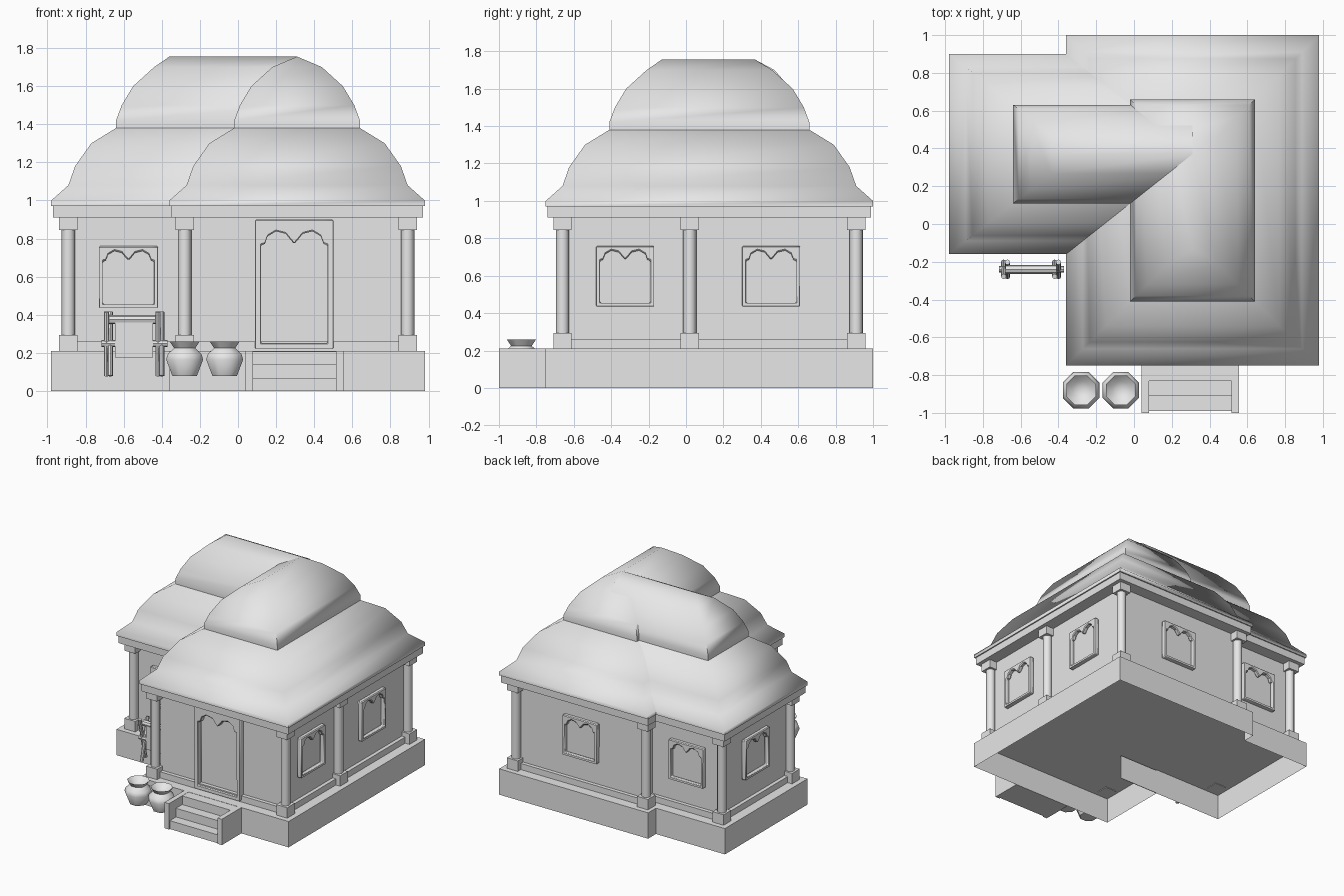
import bpy, bmesh
from math import radians, pi, atan2, hypot
from mathutils import Matrix, Vector

cube = bpy.data.objects.get("Cube")
if cube:
    bpy.data.objects.remove(cube, do_unlink=True)

clay = bpy.data.materials.new("pale_clay")
clay.use_nodes = True
clay.diffuse_color = (0.8, 0.8, 0.8, 1)
clay.node_tree.nodes["Principled BSDF"].inputs["Base Color"].default_value = (0.8, 0.8, 0.8, 1)


def finish(name, bm, angle=35, fix=True):
    if fix:
        bmesh.ops.recalc_face_normals(bm, faces=bm.faces)
    mesh = bpy.data.meshes.new(name)
    bm.to_mesh(mesh)
    bm.free()
    mesh.materials.append(clay)
    ob = bpy.data.objects.new(name, mesh)
    bpy.context.collection.objects.link(ob)
    bpy.ops.object.select_all(action="DESELECT")
    ob.select_set(True)
    bpy.context.view_layer.objects.active = ob
    bpy.ops.object.shade_smooth_by_angle(angle=radians(angle))
    return ob


def add_box(bm, x0, x1, y0, y1, z0, z1):
    m = Matrix.Translation(((x0 + x1) / 2, (y0 + y1) / 2, (z0 + z1) / 2))
    bmesh.ops.create_cube(bm, size=1, matrix=m @ Matrix.Diagonal((x1 - x0, y1 - y0, z1 - z0, 1)))


def add_rod(bm, a, b, r, sides=8):
    a, b = Vector(a), Vector(b)
    rot = (b - a).to_track_quat("Z", "Y").to_matrix().to_4x4()
    bmesh.ops.create_cone(bm, cap_ends=True, segments=sides, radius1=r, radius2=r,
                          depth=(b - a).length, matrix=Matrix.Translation((a + b) / 2) @ rot)


# L-shaped storeys: main block plus side wing, inset by d
def l_storey(name, d, z0, z1, open_bottom=False):
    left, right, front, back = -0.36 + d, 0.98 - d, -0.75 + d, 1.0 - d
    wing, wfront, wback = -0.98 + d, -0.16 + d, 0.90 - d
    plan = [(left, front), (right, front), (right, back), (left, back),
            (left, wback), (wing, wback), (wing, wfront), (left, wfront)]
    bm = bmesh.new()
    low = [bm.verts.new((x, y, z0)) for x, y in plan]
    top = [bm.verts.new((x, y, z1)) for x, y in plan]
    for i in range(len(plan)):
        j = (i + 1) % len(plan)
        bm.faces.new((low[i], low[j], top[j], top[i]))
    bm.faces.new(top)
    if not open_bottom:
        bm.faces.new(low[::-1])
    finish(name, bm, fix=False)


l_storey("base", 0, 0, 0.21, open_bottom=True)
l_storey("wall_plinth", 0.08, 0.21, 0.26)
l_storey("walls", 0.11, 0.25, 0.92)
l_storey("eave_beam", 0.01, 0.91, 0.975)
bm = bmesh.new()
add_box(bm, -0.36, 0, -0.16, -0.155, 0.0, 0.2)
finish("base_partition", bm)

# Bulging hipped roofs: (inset, height) steps from eave to ridge
ROOF = [(0, 0.97), (0, 1.0), (0.09, 1.08), (0.125, 1.18), (0.21, 1.30), (0.34, 1.38),
        (0.34, 1.42), (0.37, 1.50), (0.43, 1.60), (0.54, 1.70), (0.67, 1.755)]


def roof(name, x0, x1, y0, y1, insets):
    bm = bmesh.new()
    rings = []
    for d, z in ROOF:
        w, e, s, n = insets(d)
        rings.append([bm.verts.new((x, y, z)) for x, y in
                      ((x0 + w, y0 + s), (x1 - e, y0 + s), (x1 - e, y1 - n), (x0 + w, y1 - n))])
    for a, b in zip(rings, rings[1:]):
        for i in range(4):
            j = (i + 1) % 4
            bm.faces.new((a[i], a[j], b[j], b[i]))
    bm.faces.new(rings[0][::-1])
    bmesh.ops.remove_doubles(bm, verts=bm.verts, dist=0.0005)
    ob = finish(name, bm, 80)
    # keep the crease under the upper dome crisp
    for e in ob.data.edges:
        z = [ob.data.vertices[v].co.z for v in e.vertices]
        if all(abs(h - 1.38) < 0.01 for h in z):
            e.use_edge_sharp = True


roof("main_roof", -0.36, 0.98, -0.75, 1.0,
     lambda d: (d, d, min(d, 0.62), min(d, 0.63)))
roof("wing_roof", -0.98, 0.31, -0.16, 0.90,
     lambda d: (min(d, 0.62), 0, d * 0.53 / 0.67, d * 0.53 / 0.67))

# Columns with square feet and capitals
for i, (x, y) in enumerate([(0.89, -0.66), (0.89, 0.02), (0.89, 0.91), (-0.28, -0.66),
                            (-0.28, 0.91), (-0.89, -0.07), (-0.89, 0.81)]):
    bm = bmesh.new()
    add_rod(bm, (x, y, 0.28), (x, y, 0.86), 0.035, 12)
    h = 0.049
    add_box(bm, x - h, x + h, y - h, y + h, 0.205, 0.295)
    add_box(bm, x - h, x + h, y - h, y + h, 0.845, 0.915)
    finish(f"column_{i + 1}", bm)

# Scalloped frames: half arch as (share of half width, rise)
ARCH = [(1, 0), (0.88, 0.005), (0.8, 0.035), (0.55, 0.055), (0.25, 0.045), (0.1, 0.02)]


def frame(name, loc, turn, half, z0, z1, rim, spring, depth):
    inner_half = half - rim
    arch = ARCH + [(0, 0.005)] + [(-u, r) for u, r in ARCH[::-1]]
    inner = [(-inner_half, z0 + rim), (inner_half, z0 + rim)]
    inner += [(u * inner_half, spring + r * half / 0.155) for u, r in arch]
    outer = [(-half, z0), (half, z0)]
    outer += [(half * u if abs(u) == 1 else inner_half * u, z1) for u, r in arch]
    bm = bmesh.new()
    vi = [bm.verts.new((u, 0, z)) for u, z in inner]
    vo = [bm.verts.new((u, 0, z)) for u, z in outer]
    for i in range(len(vi)):
        j = (i + 1) % len(vi)
        bm.faces.new((vo[i], vo[j], vi[j], vi[i]))
    ext = bmesh.ops.extrude_face_region(bm, geom=bm.faces[:])
    moved = [v for v in ext["geom"] if isinstance(v, bmesh.types.BMVert)]
    bmesh.ops.translate(bm, verts=moved, vec=(0, -depth, 0))
    bmesh.ops.transform(bm, verts=bm.verts, matrix=Matrix.Translation((*loc, 0))
                        @ Matrix.Rotation(turn, 4, "Z"))
    ob = finish(name, bm)
    bev = ob.modifiers.new("soft_edges", "BEVEL")
    bev.width, bev.segments, bev.limit_method = 0.006, 1, "ANGLE"
    bev.angle_limit = radians(60)


WINDOWS = {"wing_front": ((-0.575, -0.05), 0), "wing_side": ((-0.87, 0.37), -pi / 2),
           "wing_back": ((-0.575, 0.79), pi), "main_back": ((0.31, 0.89), pi),
           "side_front": ((0.87, -0.325), pi / 2), "side_back": ((0.87, 0.455), pi / 2)}
for key, (loc, turn) in WINDOWS.items():
    frame(key + "_window_frame", loc, turn, 0.155, 0.435, 0.76, 0.02, 0.68, 0.035)
frame("door_frame", (0.295, -0.64), 0, 0.205, 0.22, 0.90, 0.03, 0.765, 0.05)

# Front steps between two cheek walls
bm = bmesh.new()
for x in (0.04, 0.515):
    add_box(bm, x, x + 0.04, -1.0, -0.75, 0, 0.21)
for i in range(3):
    add_box(bm, 0.08, 0.515, -0.99 + 0.08 * i, -0.75, 0, 0.07 * (i + 1) - 0.002)
finish("front_steps", bm)

# Eight-sided water pots
POT = [(0, 0.08), (0.07, 0.08), (0.105, 0.165), (0.095, 0.195), (0.06, 0.225),
       (0.085, 0.26), (0.05, 0.225), (0, 0.21)]
for i, x in enumerate((-0.28, -0.07)):
    bm = bmesh.new()
    vs = [bm.verts.new((r, 0, z)) for r, z in POT]
    es = [bm.edges.new(p) for p in zip(vs, vs[1:])]
    bmesh.ops.spin(bm, geom=vs + es, cent=(0, 0, 0), axis=(0, 0, 1), angle=2 * pi, steps=8)
    bmesh.ops.remove_doubles(bm, verts=bm.verts, dist=0.0005)
    bmesh.ops.transform(bm, verts=bm.verts, matrix=Matrix.Translation((x, -0.88, 0))
                        @ Matrix.Rotation(pi / 8, 4, "Z"))
    finish(f"water_pot_{i + 1}", bm, 60)

# Folding rack: crossed legs, axle and hanging panel
bm = bmesh.new()
for x in (-0.68, -0.41):
    for s in (-1, 1):
        add_rod(bm, (x + s * 0.01, -0.24 - s * 0.038, 0.08),
                (x + s * 0.01, -0.24 + s * 0.038, 0.415), 0.014)
add_rod(bm, (-0.715, -0.24, 0.25), (-0.37, -0.24, 0.25), 0.018)
add_rod(bm, (-0.68, -0.24, 0.375), (-0.41, -0.24, 0.375), 0.024)
add_box(bm, -0.645, -0.445, -0.258, -0.222, 0.175, 0.38)
finish("folding_rack", bm)
